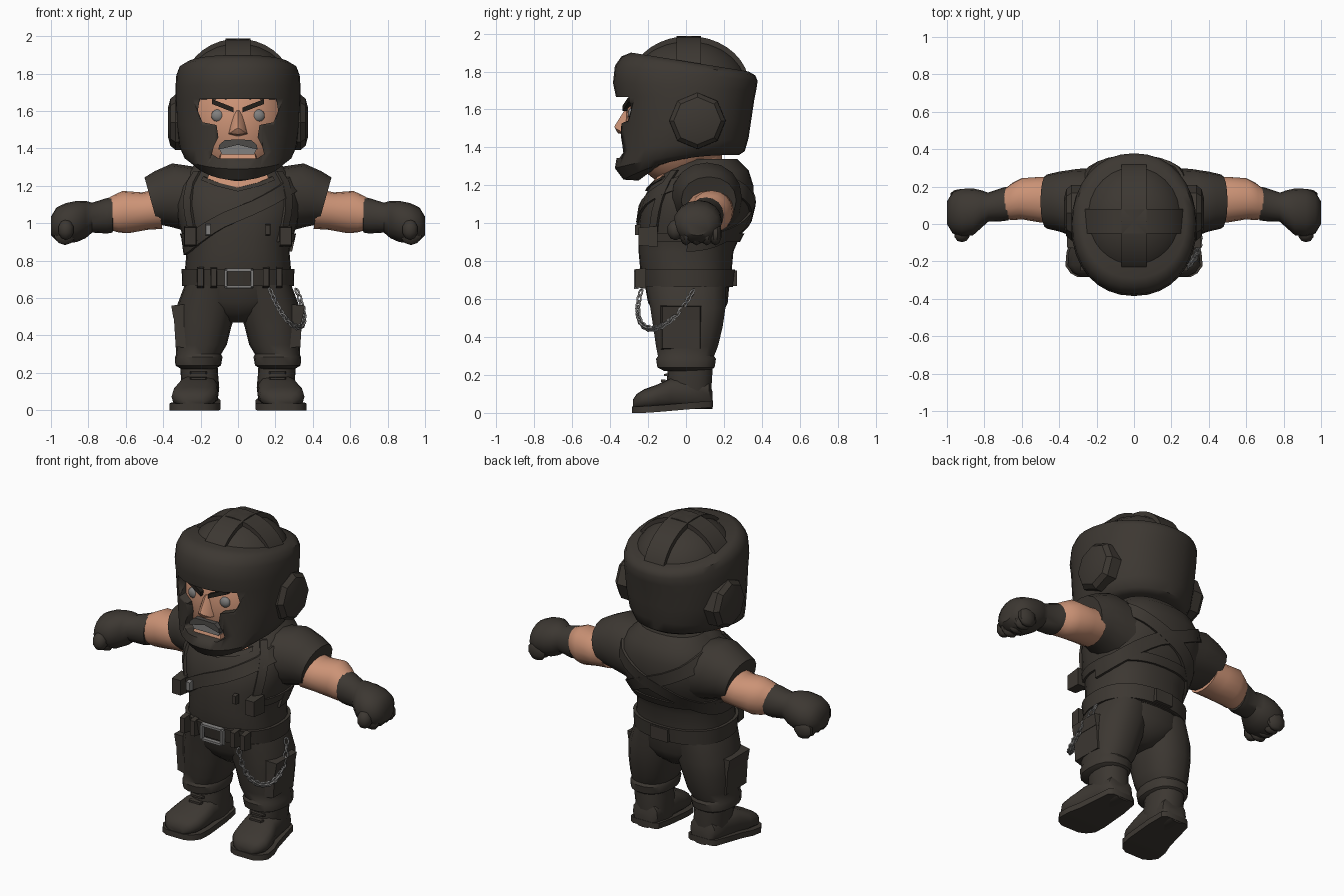
import bpy, bmesh, math
from mathutils import Vector as V, Matrix
from mathutils.geometry import interpolate_bezier

if "Cube" in bpy.data.objects:
    bpy.data.objects.remove(bpy.data.objects["Cube"])


def material(name, col):
    m = bpy.data.materials.new(name)
    m.diffuse_color = (*col, 1)
    m.use_nodes = True
    m.node_tree.nodes["Principled BSDF"].inputs["Base Color"].default_value = m.diffuse_color
    return m


DARK = material("charcoal_cloth", (0.046, 0.039, 0.032))
SKIN = material("skin", (0.60, 0.29, 0.18))
GREY = material("steel_grey", (0.22, 0.215, 0.21))
HAIR = material("hair_black", (0.018, 0.015, 0.012))
LIP = material("moustache_grey", (0.075, 0.07, 0.066))


def finish(name, bm, mat, angle=40):
    bmesh.ops.recalc_face_normals(bm, faces=bm.faces)
    me = bpy.data.meshes.new(name)
    bm.to_mesh(me)
    bm.free()
    me.materials.append(mat)
    ob = bpy.data.objects.new(name, me)
    bpy.context.collection.objects.link(ob)
    bpy.ops.object.select_all(action='DESELECT')
    ob.select_set(True)
    bpy.context.view_layer.objects.active = ob
    bpy.ops.object.shade_smooth_by_angle(angle=math.radians(angle))
    return ob


def loft(name, rings, mat, closed=False, angle=40):
    """Skin a list of equal point rings; caps the ends unless closed."""
    bm = bmesh.new()
    vs = [[bm.verts.new(p) for p in r] for r in rings]
    n = len(vs[0])
    for a, b in zip(vs, vs[1:] + vs[:1] if closed else vs[1:]):
        for i in range(n):
            bm.faces.new((a[i], a[(i + 1) % n], b[(i + 1) % n], b[i]))
    if not closed:
        bm.faces.new(vs[0])
        bm.faces.new(vs[-1])
    return finish(name, bm, mat, angle)


def hull(name, pts, mat, angle=30):
    bm = bmesh.new()
    for p in pts:
        bm.verts.new(p)
    res = bmesh.ops.convex_hull(bm, input=bm.verts)
    bmesh.ops.delete(bm, geom=list({g for g in res["geom_interior"] if isinstance(g, bmesh.types.BMVert)}),
                     context='VERTS')
    return finish(name, bm, mat, angle)


def box(name, c, s, mat, taper=0.85, flip=1):
    """Box with its -y face slightly tapered."""
    pts = [(flip * (c[0] + i * s[0] * k), c[1] + j * s[1], c[2] + l * s[2] * k)
           for i in (-1, 1) for l in (-1, 1) for j, k in ((-1, taper), (1, 1))]
    return hull(name, pts, mat)


def ball(name, c, s, mat, seg=20):
    bm = bmesh.new()
    bmesh.ops.create_uvsphere(bm, u_segments=seg, v_segments=seg // 2, radius=1,
                              matrix=Matrix.Translation(c) @ Matrix.Diagonal((*s, 1)))
    return finish(name, bm, mat)


def sq(t, e):
    c, s = math.cos(t), math.sin(t)
    return math.copysign(abs(c) ** e, c), math.copysign(abs(s) ** e, s)


def ring(c, u, v, n=16, e=1.0):
    c, u, v = V(c), V(u), V(v)
    return [c + u * a + v * b for a, b in (sq(2 * math.pi * i / n, e) for i in range(n))]


# ---- torso, with a surface lookup so straps can wrap around it
TORSO = [(.66, -.22, .23, .28), (.74, -.24, .24, .285), (.85, -.25, .25, .275), (.92, -.25, .28, .29),
         (1.0, -.25, .33, .32), (1.1, -.235, .355, .34), (1.2, -.19, .355, .33), (1.28, -.12, .33, .27),
         (1.34, -.05, .27, .2)]


def torso_pt(t, z, off=0.0):
    z = min(max(z, .66), 1.34)
    for a, b in zip(TORSO, TORSO[1:]):
        if z <= b[0]:
            k = (z - a[0]) / (b[0] - a[0])
            yf, yb, rx = (a[i] + (b[i] - a[i]) * k for i in (1, 2, 3))
            break
    c, s = sq(t, .85)
    return V((c * (rx + off), (yf + yb) / 2 + s * ((yb - yf) / 2 + off), z))


def strap(name, edges, off, mat=DARK, closed=False):
    """edges: pairs of (angle, z) for both sides of the strap."""
    rings = [[torso_pt(*a, -.02), torso_pt(*a, off), torso_pt(*b, off), torso_pt(*b, -.02)] for a, b in edges]
    return loft(name, rings, mat, closed)


TAU = 2 * math.pi
loft("shirt", [[torso_pt(TAU * i / 28, r[0]) for i in range(28)] for r in TORSO], DARK)
around = [TAU * i / 36 for i in range(36)]
strap("belt", [((t, .665), (t, .755)) for t in around], .018, closed=True)


def sash(name, angles, z0, k, w, closed=False):
    strap(name, [((t, z0 + k * math.cos(t) - w), (t, z0 + k * math.cos(t) + w)) for t in angles], .014,
          closed=closed)


sash("chest_sash", around, 1.05, .18, .04, True)
sash("back_sash", [math.pi * i / 18 for i in range(19)], 1.07, -.18, .04)
strap("rib_band", [((t, .9), (t, .945)) for t in [-.7 + (math.pi + 1.4) * i / 24 for i in range(25)]], .012)
for s, side in ((1, "left"), (-1, "right")):
    c = -math.pi / 2 + s * .85
    strap(side + "_front_strap", [((c - .09, z), (c + .09, z)) for z in (.9, .98, 1.06, 1.14, 1.22, 1.28)], .015)
    box(side + "_pouch", (.255, -.2, .93), (.035, .05, .055), DARK, flip=s)
    box(side + "_strap_buckle", (.16, -.255, .965), (.014, .014, .03), GREY if s < 0 else DARK, flip=s)
strap("neck_skin", [((-math.pi / 2 + a, 1.185 + abs(a) * .1), (-math.pi / 2 + a, 1.26))
                    for a in (-.5, -.25, 0, .25, .5)], .006, SKIN)
strap("collar", [((-math.pi / 2 + a, 1.17 + abs(a) * .1), (-math.pi / 2 + a, 1.19 + abs(a) * .1))
                 for a in (-.6, -.3, 0, .3, .6)], .012)
loft("neck", [ring((0, .02, z), (.16, 0, 0), (0, .17, 0)) for z in (1.2, 1.42)], SKIN)

# ---- belt buckle frame
for i, (x, z, w, h) in enumerate([(-.065, .705, .008, .05), (.075, .705, .008, .05),
                                  (.005, .75, .075, .008), (.005, .66, .075, .008)]):
    box("buckle_bar_%d" % i, (x, -.262, z), (w, .012, h), GREY)
for x in (-.2, -.13, .15, .22):
    box("belt_loop", (x, -.24, .71), (.018, .03, .055), DARK)
box("belt_back_plate", (0, .25, .71), (.06, .02, .04), DARK, 1)

# ---- trousers
loft("hips", [ring((0, (a + b) / 2, z), (r, 0, 0), (0, (b - a) / 2, 0), 24, .85) for z, a, b, r in
              [(.47, -.1, .13, .06), (.52, -.16, .19, .17), (.58, -.2, .22, .26), (.69, -.22, .23, .285)]], DARK)
for s, side in ((1, "left"), (-1, "right")):
    def R(c, rx, ry):
        return ring((s * c[0], c[1], c[2]), (rx, 0, 0), (0, ry, 0), 18, .85)
    loft(side + "_trouser_leg", [R((cx, cy, z), rx, ry) for z, cx, cy, rx, ry in
         [(.67, .14, 0, .145, .215), (.55, .165, .01, .165, .2), (.45, .185, .01, .15, .185),
          (.35, .197, .005, .137, .165), (.3, .21, .0, .12, .15), (.285, .21, .0, .127, .16),
          (.24, .213, .0, .122, .153), (.22, .213, .005, .09, .12)]], DARK)
    # cargo pocket with flap
    for nm, x, z0, z1 in (("cargo_pocket", .345, .34, .53), ("pocket_flap", .357, .49, .56)):
        hull(side + "_" + nm, [(s * (x + dx), y, z) for y in (-.125, .075) for z, dx in ((z0, -.012), (z1, 0))]
             + [(s * .25, y, z) for y in (-.14, .09) for z in (z0 - .01, z1 + .01)], DARK)
    # boot: shaft, foot and sole
    loft(side + "_boot_shaft", [R((cx, cy, z), rx, ry) for z, cx, cy, rx, ry in
         [(.04, .2, .02, .09, .11), (.12, .2, .015, .1, .12), (.2, .207, .02, .1, .12), (.26, .21, .02, .1, .12)]], DARK)
    foot = [(.14, .2, .06, .09), (.12, .2, .085, .15), (.02, .205, .1, .17), (-.08, .215, .11, .165),
            (-.15, .227, .122, .13), (-.22, .235, .12, .105), (-.26, .237, .09, .08), (-.28, .238, .05, .05)]
    loft(side + "_boot_foot", [ring((s * cx, y, .02 + h / 2), (w, 0, 0), (0, 0, h / 2), 16, .75)
                               for y, cx, w, h in foot], DARK)

    def base(y):
        return max(0, .03 * (y + .2) / .34)
    loft(side + "_boot_sole", [[(s * cx + i * (w + .012), y * 1.015, z) for i, z in
         ((-1, base(y)), (1, base(y)), (1, base(y) + .035), (-1, base(y) + .035))] for y, cx, w, h in foot], DARK)
    for z in (.14, .17, .2):
        box(side + "_boot_lace", (.212, -.105 - (.2 - z) * .5, z), (.045, .012, .007), DARK, flip=s)

    # ---- arms: sleeve, bare arm, glove
    def tube(name, mat, slant, rows):
        rings = [ring((s * x, cy, cz), (0, ry, 0), (s * slant * rz, 0, rz), 16, .95) for x, cy, cz, ry, rz in rows]
        return loft(side + "_" + name, rings, mat)
    tube("sleeve", DARK, .28, [(.16, .1, 1.1, .2, .2), (.3, .11, 1.135, .185, .185), (.4, .12, 1.13, .16, .15),
                               (.465, .12, 1.12, .145, .125), (.46, .12, 1.11, .11, .1)])
    tube("arm", SKIN, .15, [(.42, .125, 1.075, .125, .105), (.5, .13, 1.065, .122, .1), (.6, .135, 1.06, .11, .113),
                            (.65, .12, 1.05, .1, .1), (.7, .105, 1.045, .075, .08)])
    tube("glove", DARK, 0, [(.665, .11, 1.045, .075, .08), (.672, .11, 1.045, .09, .095), (.7, .105, 1.04, .09, .095),
                            (.78, .09, 1.03, .078, .08), (.815, .08, 1.02, .1, .1), (.86, .065, 1.01, .125, .11),
                            (.92, .06, 1.0, .128, .108), (.97, .06, .995, .11, .09), (1.0, .06, .985, .06, .05)])
    for i, y in enumerate((.0, .055, .11, .155)):
        ball(side + "_finger_%d" % i, (s * .925, y, .945), (.062, .034, .062), DARK, 10)
    ball(side + "_thumb", (s * .92, -.055, .965), (.045, .045, .055), DARK, 10)

    # ---- ear pad on the helmet
    loft(side + "_ear_pad", [ring((s * x, .06, 1.54), (0, r, 0), (0, 0, r), 8) for x, r in
                             ((.27, .15), (.335, .148), (.362, .125), (.375, .075))], DARK, angle=30)

# ---- chain hanging at the hip
path = interpolate_bezier(V((.17, -.235, .65)), V((.27, -.32, .38)), V((.43, -.1, .37)), V((.31, .04, .65)), 24)
bm = bmesh.new()
for i, (p, q) in enumerate(zip(path, path[1:])):
    d = (q - p).normalized()
    side_v = d.cross(V((.7, -.7, .1))).normalized()
    if i % 2:
        side_v = d.cross(side_v)
    up = d.cross(side_v)
    loop = []
    for j in range(8):
        a = TAU * j / 8
        o = d * math.cos(a) * .022 + side_v * math.sin(a) * .013
        n = o.normalized()
        loop.append([bm.verts.new((p + q) / 2 + o + (n * math.cos(b) + up * math.sin(b)) * .0065)
                     for b in (0, TAU / 4, TAU / 2, TAU * .75)])
    for a, b in zip(loop, loop[1:] + loop[:1]):
        for k in range(4):
            bm.faces.new((a[k], a[(k + 1) % 4], b[(k + 1) % 4], b[k]))
finish("hip_chain", bm, GREY)

# ---- helmet shell: front z, back z, front y, back y, half width, bend of the rim
shell = []
for zf, zb, yf, yb, rx, p in [
        (1.225, 1.37, -.25, .18, .15, 2.5), (1.23, 1.36, -.33, .28, .25, 2.5), (1.29, 1.38, -.375, .31, .29, 2),
        (1.38, 1.45, -.36, .33, .315, 1), (1.52, 1.55, -.36, .345, .33, 1), (1.67, 1.65, -.37, .36, .335, 1),
        (1.74, 1.70, -.385, .37, .335, 1), (1.83, 1.75, -.375, .378, .33, 1), (1.88, 1.78, -.34, .365, .315, 1),
        (1.90, 1.80, -.29, .33, .28, 1)]:
    pts = ring((0, (yf + yb) / 2, 0), (rx, 0, 0), (0, (yb - yf) / 2, 0), 32, .93)
    for q in pts:
        q.z = zb + (zf - zb) * max(0, (yb - q.y) / (yb - yf)) ** p
    shell.append(pts)
helmet = loft("helmet", shell, DARK)
# face opening
half = [(.1, 1.345), (.14, 1.37), (.13, 1.41), (.105, 1.46), (.115, 1.525), (.19, 1.54), (.215, 1.6), (.205, 1.665)]
outline = half + [(-x, z) for x, z in reversed(half)]
cutter = loft("opening_cutter", [[(x, y, z) for x, z in outline] for y in (-.6, -.2)], DARK)
mod = helmet.modifiers.new("opening", 'BOOLEAN')
mod.object, mod.operation, mod.solver = cutter, 'DIFFERENCE', 'EXACT'
bpy.context.view_layer.objects.active = helmet
bpy.ops.object.modifier_apply(modifier=mod.name)
bpy.data.objects.remove(cutter)

# ---- helmet crown with crossed straps
ball("crown", (0, .01, 1.72), (.29, .315, .245), DARK, 28)
arc = [math.radians(-78 + 156 * i / 16) for i in range(17)]
for name, u, w, R in (("crown_strap_long", V((0, 1, 0)), V((.068, 0, 0)), .325),
                      ("crown_strap_cross", V((1, 0, 0)), V((0, .065, 0)), .3)):
    loft(name, [[V((0, .015, 1.72)) + w * k + u * math.sin(a) * (R - d) + V((0, 0, math.cos(a) * (.272 - d)))
                 for k, d in ((-1, .05), (-1, .005), (1, .005), (1, .05))] for a in arc], DARK)

# ---- face
ball("face", (0, -.05, 1.53), (.28, .27, .33), SKIN, 28)
hull("nose", [(0, -.322, 1.6), (0, -.378, 1.51), (0, -.36, 1.475), (0, -.29, 1.46)]
     + [(s * x, y, z) for s in (1, -1) for x, y, z in
        ((.022, -.29, 1.61), (.055, -.29, 1.475), (.045, -.335, 1.48), (.018, -.372, 1.5))], SKIN)
for s, side in ((1, "left"), (-1, "right")):
    ball(side + "_eye", (s * .108, -.285, 1.575), (.036, .022, .034), GREY, 14)
    hull(side + "_eyebrow", [(s * x, y, z + dz) for x, y, z in ((.025, -.335, 1.605), (.14, -.305, 1.65),
         (.025, -.29, 1.605), (.14, -.26, 1.65)) for dz in (-.012, .014)], HAIR)
    hull(side + "_moustache", [(s * x, y, z) for y in (-.335, -.27) for x, z in
         ((0, 1.42), (0, 1.448), (.07, 1.445), (.1, 1.42), (.105, 1.395), (.08, 1.4))], LIP)
hull("mouth", [(i * x, y, z) for i in (1, -1) for y in (-.318, -.25) for x, z in
               ((.08, 1.43), (.1, 1.395), (.085, 1.368))], GREY)
hull("chin", [(i * x, y, z) for i in (1, -1) for x, y, z in
              ((.09, -.3, 1.37), (.1, -.315, 1.33), (.1, -.2, 1.37), (.1, -.2, 1.33))], SKIN)
